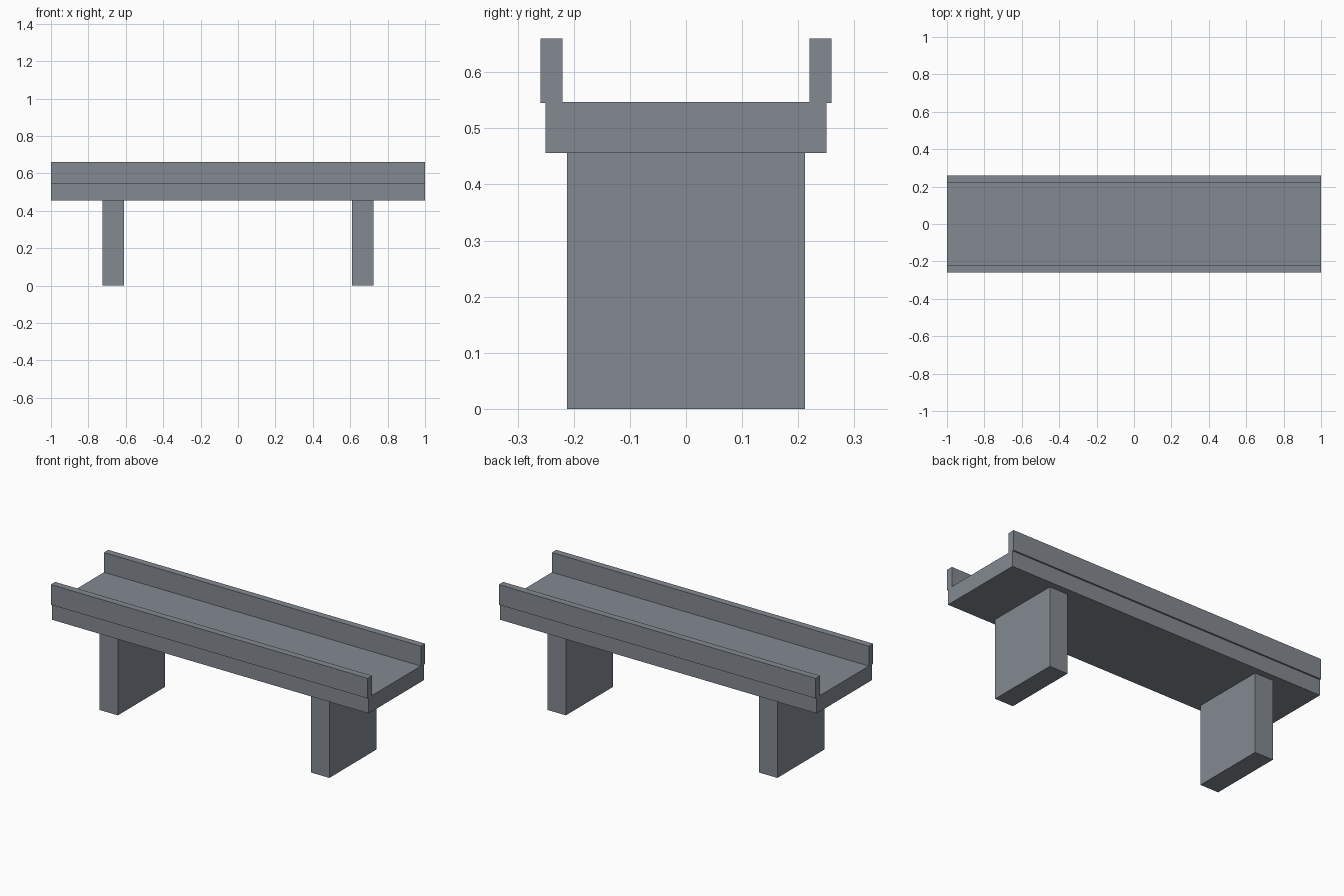
import bpy

cube = bpy.data.objects.get("Cube")
if cube:
    bpy.data.objects.remove(cube, do_unlink=True)

# Single concrete grey used everywhere
GREY = (0.23, 0.255, 0.285, 1.0)
concrete = bpy.data.materials.new("concrete_grey")
concrete.use_nodes = True
concrete.diffuse_color = GREY
bsdf = concrete.node_tree.nodes["Principled BSDF"]
bsdf.inputs["Base Color"].default_value = GREY
bsdf.inputs["Roughness"].default_value = 0.9


def block(name, x, y, z):
    """Box spanning the given (low, high) range on each axis."""
    spans = (x, y, z)
    bpy.ops.mesh.primitive_cube_add(size=1, location=[(a + b) / 2 for a, b in spans])
    obj = bpy.context.object
    obj.name = obj.data.name = name
    obj.scale = [b - a for a, b in spans]
    bpy.ops.object.transform_apply(location=False, rotation=False, scale=True)
    obj.data.materials.append(concrete)
    return obj


def mirrored(side, span):
    """Range reflected to the chosen side of the centre."""
    return tuple(sorted(side * v for v in span))


LENGTH = (-1.0, 1.0)
DECK_BOTTOM, DECK_TOP = 0.456, 0.547

# Deck slab
block("deck", LENGTH, (-0.25, 0.25), (DECK_BOTTOM, DECK_TOP))

# Low parapets overhanging the long edges of the deck
for side, label in ((-1, "front"), (1, "back")):
    block(label + "_parapet", LENGTH, mirrored(side, (0.22, 0.259)), (0.545, 0.66))

# Wall piers under the deck
for side, label in ((-1, "right"), (1, "left")):
    block(label + "_pier", mirrored(side, (0.61, 0.725)), (-0.212, 0.212), (0, DECK_BOTTOM))
